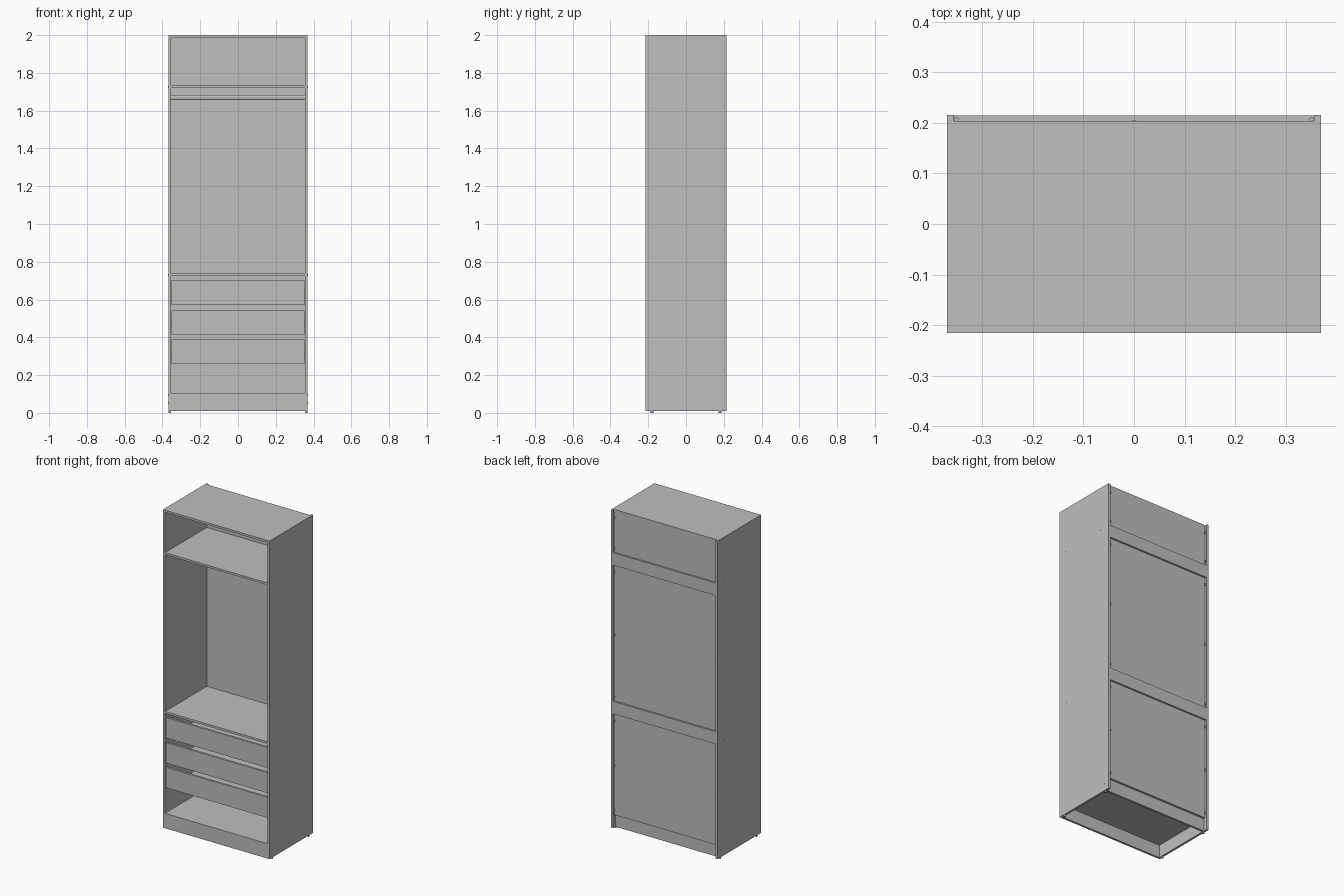
import bpy, bmesh, math
from mathutils import Matrix

if "Cube" in bpy.data.objects:
    bpy.data.objects.remove(bpy.data.objects["Cube"])

grey = bpy.data.materials.new("light grey")
grey.diffuse_color = (0.52, 0.52, 0.52, 1)
grey.use_nodes = True
grey.node_tree.nodes["Principled BSDF"].inputs["Base Color"].default_value = grey.diffuse_color


def finish(name, bm):
    mesh = bpy.data.meshes.new(name)
    bm.to_mesh(mesh)
    bm.free()
    mesh.materials.append(grey)
    obj = bpy.data.objects.new(name, mesh)
    bpy.context.collection.objects.link(obj)
    return obj


def box(name, x, y, z):
    """Board given by its (low, high) limits on each axis."""
    bm = bmesh.new()
    bmesh.ops.create_cube(bm, size=1)
    for v in bm.verts:
        v.co = [lim[0] if c < 0 else lim[1] for c, lim in zip(v.co, (x, y, z))]
    return finish(name, bm)


def rod(name, centre, radius, length, axis="Z", squash=1.0, sides=16):
    bm = bmesh.new()
    bmesh.ops.create_cone(bm, cap_ends=True, segments=sides,
                          radius1=radius, radius2=radius, depth=length)
    if axis == "X":
        bm.transform(Matrix.Rotation(math.pi / 2, 4, "Y"))
    bm.transform(Matrix.Diagonal((1, squash, 1, 1)))
    bm.transform(Matrix.Translation(centre))
    for f in bm.faces:
        f.smooth = len(f.verts) == 4
    obj = finish(name, bm)
    obj.data.set_sharp_from_angle(angle=math.radians(40))
    return obj


def span(a, b, s):
    """Limits on one side, mirrored when s is -1."""
    return tuple(sorted((a * s, b * s)))


W, D, T = 0.369, 0.215, 0.0135      # half width, half depth, board thickness
IN = W - T                          # inner half width
BACK = 0.203                        # rear plane of the thin back panels

# Carcass boards
for s, side in ((-1, "left"), (1, "right")):
    box(side + "_side_panel", span(IN, W, s), (-D, D), (0.01, 2))
shelf_tops = {"top_panel": 2, "upper_shelf": 1.733,
              "middle_shelf": 0.739, "bottom_shelf": 0.103}
for name, z in shelf_tops.items():
    front = -D if name in ("top_panel", "bottom_shelf") else -D + 0.002
    rear = BACK if name in ("top_panel", "bottom_shelf") else 0.2
    box(name, (-IN, IN), (front, rear), (z - T, z))

# Plinth boards
box("front_plinth", (-IN, IN), (-D, -D + T), (0.01, 0.103 - T))
box("rear_plinth", (-IN, IN), (0.177, 0.19), (0.01, 0.103 - T))

# Thin back in two halves with a fold strip, and rear cross rails
for s, side in ((-1, "left"), (1, "right")):
    box(side + "_back_panel", span(0, IN, s), (0.2, BACK), (0.103, 2 - T))
box("back_fold_strip", (-0.005, 0.005), (BACK, BACK + 0.0015), (0.103, 1.99))
for name, z in (("upper_rear_rail", (1.655, 1.733)),
                ("middle_rear_rail", (0.725, 0.803))):
    box(name, (-IN, IN), (BACK, D - 0.001), z)

# Oval clothes rail
rail = rod("clothes_rail", (0, 0, 1.67), 0.014, 2 * IN, "X", 1, 24)
for v in rail.data.vertices:
    v.co.y *= 0.5

# Three drawers: front, box sides, back, bottom and runners
for i, (lo, hi) in enumerate(((0.26, 0.388), (0.415, 0.543), (0.572, 0.70))):
    n = f"drawer_{i + 1}_"
    box(n + "front", (-0.352, 0.352), (-0.207, -0.207 + T), (lo, hi))
    box(n + "back", (-0.33, 0.33), (0.165, 0.178), (lo + 0.015, hi - 0.02))
    box(n + "bottom", (-0.33, 0.33), (-0.1935, 0.165), (lo + 0.012, lo + 0.016))
    for s, side in ((-1, "left_"), (1, "right_")):
        box(n + side + "wall", span(0.33, 0.343, s), (-0.1935, 0.178),
            (lo + 0.012, hi - 0.02))
        box(n + side + "runner", span(0.343, IN, s), (-0.19, 0.17),
            (lo + 0.04, lo + 0.06))

# Small fittings on both sides
for s, side in ((-1, "left_"), (1, "right_")):
    for y in (-0.18, 0.18):
        rod(side + "floor_glide", (s * 0.361, y, 0.006), 0.007, 0.012)
    for z in (1.95, 1.76, 1.61, 1.22, 0.83, 0.68, 0.40, 0.12):
        rod(side + "back_clip", (s * 0.351, 0.207, z), 0.0045, 0.014)
    for z in (1.726, 0.732, 0.096):
        for y in (-0.16, 0.145):
            rod(side + "screw_cap", (s * W, y, z), 0.004, 0.001, "X")
    for y in (-0.205, 0.18):
        rod(side + "plinth_screw", (s * W, y, 0.055), 0.004, 0.001, "X")
